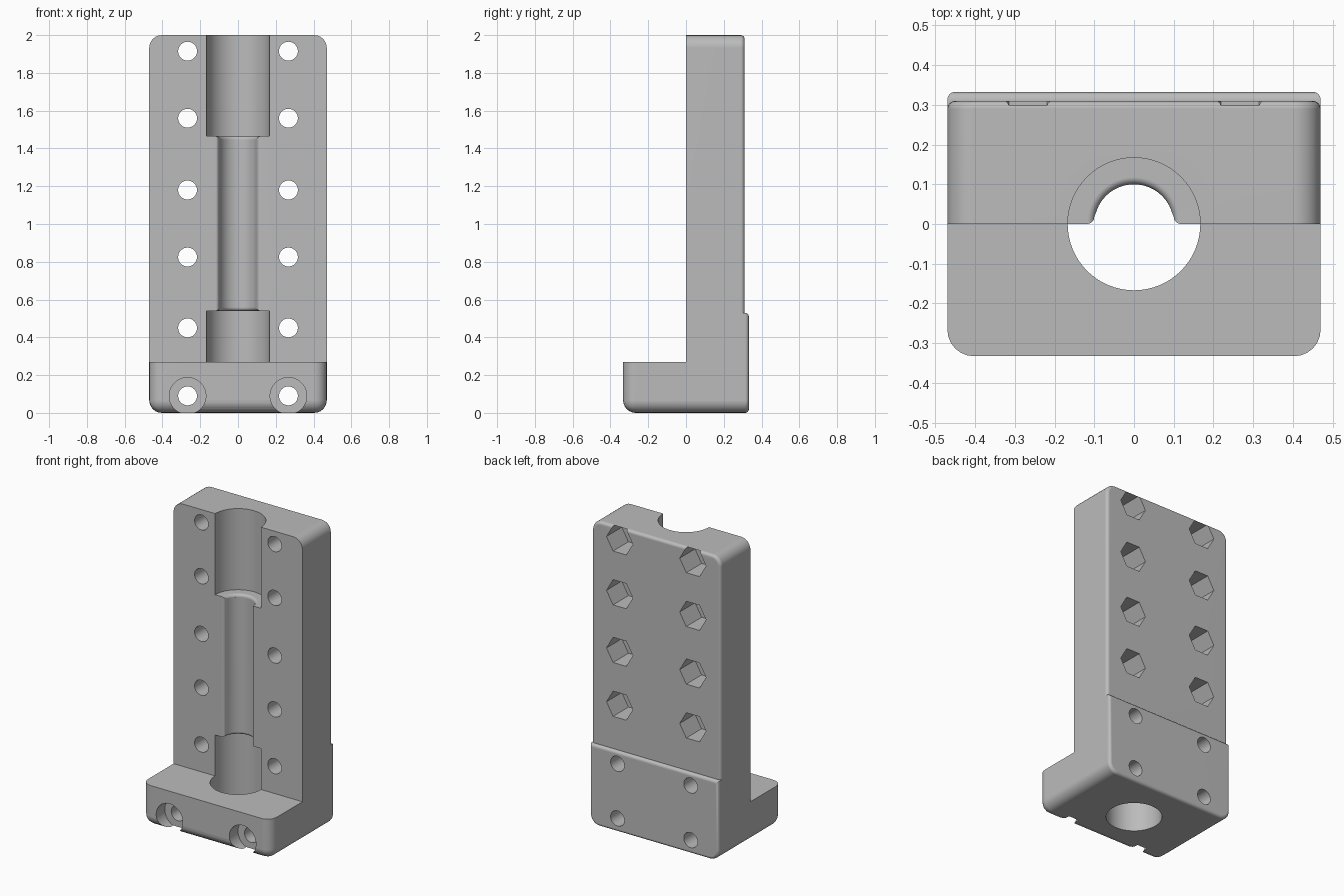
import bpy
import bmesh
from math import sin, cos, pi, radians, asin

cube = bpy.data.objects.get("Cube")
if cube:
    bpy.data.objects.remove(cube, do_unlink=True)

W, D = 0.47, 0.333          # half width, half depth
COL_BACK, STEP_Z, BASE_Z, TOP = 0.31, 0.53, 0.27, 2.0
BIG, SMALL = 0.067, 0.02    # fillet radii
BORE, NECK = 0.167, 0.1     # main bore and narrow channel radii
LOW_END, HIGH_END = 0.54, 1.465

grey = bpy.data.materials.new("plain grey")
grey.use_nodes = True
colour = (0.5, 0.5, 0.5, 1)
grey.diffuse_color = colour
grey.node_tree.nodes["Principled BSDF"].inputs["Base Color"].default_value = colour


def finish(bm, name):
    bmesh.ops.recalc_face_normals(bm, faces=bm.faces[:])
    mesh = bpy.data.meshes.new(name)
    bm.to_mesh(mesh)
    bm.free()
    mesh.materials.append(grey)
    ob = bpy.data.objects.new(name, mesh)
    bpy.context.collection.objects.link(ob)
    return ob


def prism(points, axis, start, end):
    """Extrude a 2D outline along one axis."""
    place = {"x": lambda u, v, a: (a, u, v),
             "y": lambda u, v, a: (u, a, v),
             "z": lambda u, v, a: (u, v, a)}[axis]
    bm = bmesh.new()
    near = [bm.verts.new(place(u, v, start)) for u, v in points]
    far = [bm.verts.new(place(u, v, end)) for u, v in points]
    bm.faces.new(near)
    bm.faces.new(far[::-1])
    for i in range(len(points)):
        j = (i + 1) % len(points)
        bm.faces.new((near[i], far[i], far[j], near[j]))
    bmesh.ops.recalc_face_normals(bm, faces=bm.faces[:])
    return bm


def circle(cx, cy, r, n):
    return [(cx + r * cos(2 * pi * i / n), cy + r * sin(2 * pi * i / n)) for i in range(n)]


def is_at(edge, **where):
    """True if both ends lie at the given coordinates (absolute for x)."""
    for v in edge.verts:
        for key, value in where.items():
            c = abs(v.co.x) if key == "x" else getattr(v.co, key)
            if abs(c - value) > 1e-4:
                return False
    return True


def fillet(bm, rule, radius, segments):
    edges = [e for e in bm.edges if rule(e)]
    bmesh.ops.bevel(bm, geom=edges, offset=radius, segments=segments, profile=0.5,
                    affect='EDGES', clamp_overlap=False)


def combine(body, tool, operation):
    tool.hide_render = True
    mod = body.modifiers.new("cut", 'BOOLEAN')
    mod.operation = operation
    mod.solver = 'EXACT'
    mod.object = tool
    bpy.context.view_layer.objects.active = body
    bpy.ops.object.modifier_apply(modifier=mod.name)
    bpy.data.objects.remove(tool, do_unlink=True)


# Foot with the thicker lower back
foot = prism([(-D, 0), (D, 0), (D, STEP_Z), (0, STEP_Z), (0, BASE_Z), (-D, BASE_Z)], "x", -W, W)
fillet(foot, lambda e: (is_at(e, x=W, z=0) and e.verts[0].co.x * e.verts[1].co.x > 0)
       or is_at(e, x=W, y=-D) and e.verts[0].co.x * e.verts[1].co.x > 0
       or is_at(e, y=-D, z=0), BIG, 6)
fillet(foot, lambda e: is_at(e, y=D), SMALL, 4)
body = finish(foot, "clamp_block_half")

# Upright column
column = prism([(-W, 0.4), (W, 0.4), (W, TOP), (-W, TOP)], "y", 0, COL_BACK)
fillet(column, lambda e: is_at(e, x=W, z=TOP) and e.verts[0].co.x * e.verts[1].co.x > 0, BIG, 6)
fillet(column, lambda e: is_at(e, y=COL_BACK) and not is_at(e, z=0.4), SMALL, 4)
combine(body, finish(column, "column"), 'UNION')

# Main bore, flared where it meets the narrow channel
R = 0.018
turn = [i * pi / 10 for i in range(6)]
flare = [(NECK + R - R * sin(t), R - R * cos(t)) for t in turn]
profile = [(0, -0.1), (BORE, -0.1), (BORE, LOW_END)]
profile += [(r, LOW_END + h) for r, h in flare]
profile += [(NECK - 0.003, LOW_END + R), (NECK - 0.003, HIGH_END - R)]
profile += [(r, HIGH_END - h) for r, h in reversed(flare)]
profile += [(BORE, HIGH_END), (BORE, TOP + 0.1), (0, TOP + 0.1)]
lathe = bmesh.new()
line = [lathe.verts.new((r, 0, z)) for r, z in profile]
rim = [lathe.edges.new(pair) for pair in zip(line, line[1:])]
bmesh.ops.spin(lathe, geom=line + rim, cent=(0, 0, 0), axis=(0, 0, 1), angle=2 * pi, steps=64)
bmesh.ops.remove_doubles(lathe, verts=lathe.verts[:], dist=1e-5)
combine(body, finish(lathe, "bore_cutter"), 'DIFFERENCE')

# Narrow channel with rounded front edges
a0 = asin(R / NECK)
arc = [a0 + (pi - 2 * a0) * i / 28 for i in range(1, 28)]
channel = [(NECK + R, -0.05)] + flare + [(NECK * cos(a), NECK * sin(a)) for a in arc]
channel += [(-x, y) for x, y in reversed(flare)] + [(-NECK - R, -0.05)]
combine(body, finish(prism(channel, "z", LOW_END - 0.02, HIGH_END + 0.02), "channel_cutter"),
        'DIFFERENCE')

# Bolt holes, front counterbores and hexagonal nut pockets
for x in (-0.267, 0.267):
    for row, z in enumerate((0.09, 0.45, 0.825, 1.18, 1.56, 1.915)):
        cutters = [prism(circle(x, z, 0.05, 32), "y", -0.6, 0.6)]
        if row == 0:
            cutters.append(prism(circle(x, z, 0.097, 48), "y", -0.6, -D + 0.09))
        if row > 1:
            cutters.append(prism(circle(x, z, 0.096, 6), "y", COL_BACK - 0.16, 0.6))
        for bm in cutters:
            combine(body, finish(bm, "hole_cutter"), 'DIFFERENCE')

# Shading and single material
body.data.materials.clear()
body.data.materials.append(grey)
for p in body.data.polygons:
    p.material_index = 0
bpy.ops.object.select_all(action='DESELECT')
body.select_set(True)
bpy.context.view_layer.objects.active = body
bpy.ops.object.shade_smooth_by_angle(angle=radians(30))
normals = body.modifiers.new("even shading", 'WEIGHTED_NORMAL')
normals.keep_sharp = True
